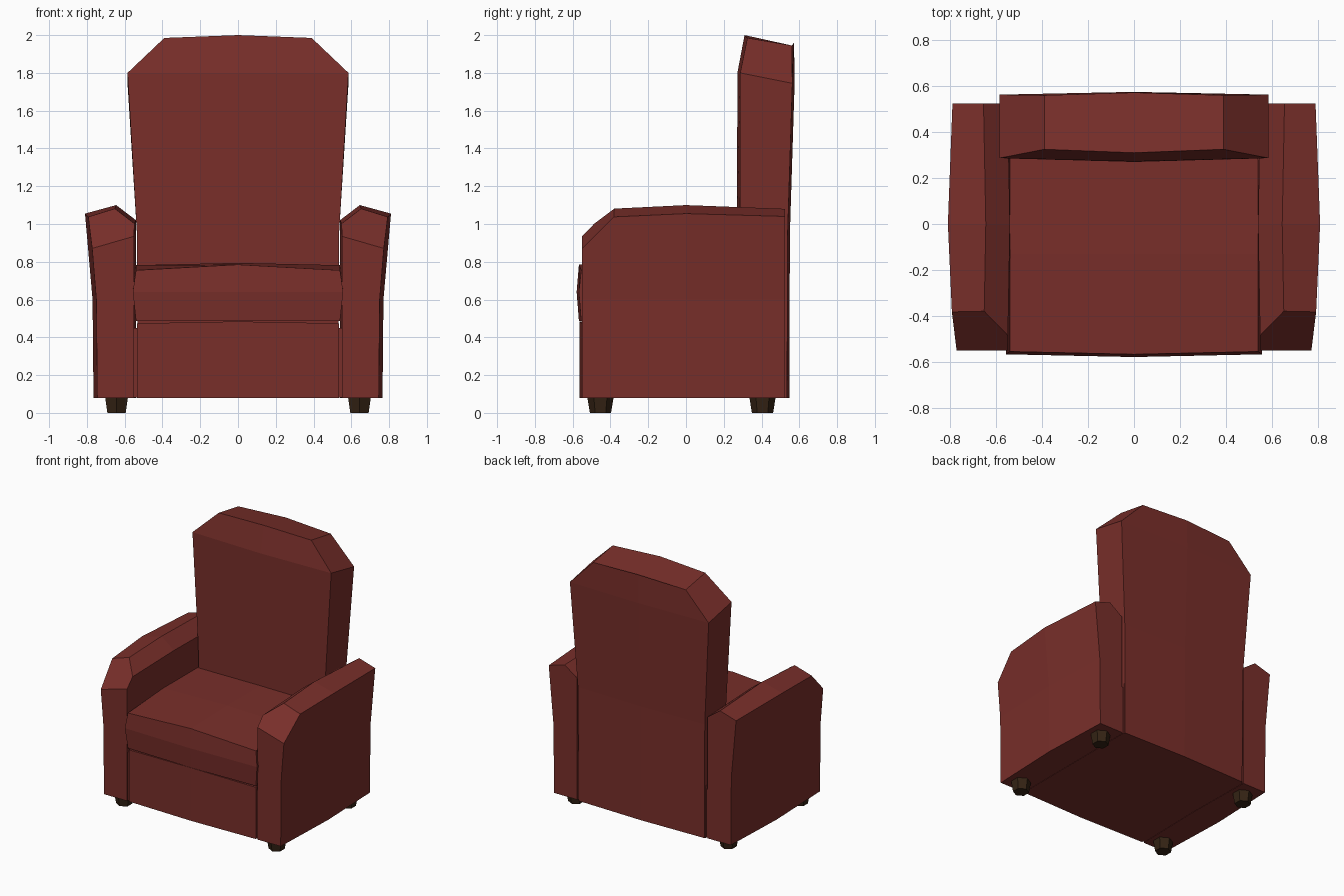
import bpy, bmesh
from mathutils import Vector

if "Cube" in bpy.data.objects:
    bpy.data.objects.remove(bpy.data.objects["Cube"])


def material(name, rgb):
    m = bpy.data.materials.new(name)
    m.diffuse_color = (*rgb, 1)
    m.use_nodes = True
    m.node_tree.nodes["Principled BSDF"].inputs["Base Color"].default_value = m.diffuse_color
    return m


LEATHER = material("red leather", (0.19, 0.028, 0.023))
WOOD = material("dark wood", (0.035, 0.017, 0.007))


def finish(name, bm, mat):
    bmesh.ops.recalc_face_normals(bm, faces=bm.faces)
    me = bpy.data.meshes.new(name)
    bm.to_mesh(me)
    bm.free()
    me.materials.append(mat)
    ob = bpy.data.objects.new(name, me)
    bpy.context.collection.objects.link(ob)
    return ob


def loft(sections):
    """Skin closed sections with equal point counts, capped at both ends."""
    bm = bmesh.new()
    rings = [[bm.verts.new(p) for p in s] for s in sections]
    n = len(rings[0])
    for a, b in zip(rings, rings[1:]):
        for i in range(n):
            j = (i + 1) % n
            bm.faces.new((a[i], a[j], b[j], b[i]))
    bm.faces.new(rings[0])
    bm.faces.new(rings[-1])
    return bm


# Arms: bulging in the middle, front top corner cut off
front_end = [(.55, .08), (.745, .08), (.75, .6), (.785, 1.03), (.655, 1.073), (.55, 1.0)]
middle = [(.54, .08), (.765, .08), (.77, .6), (.81, 1.055), (.645, 1.1), (.54, 1.02)]
rear_end = [(.55, .08), (.745, .08), (.75, .6), (.79, 1.04), (.655, 1.08), (.55, 1.005)]
for side, s in (("left", -1), ("right", 1)):
    bm = loft([[(s * x, y, z) for x, z in sec] for sec, y in
               ((front_end, -.55), (middle, 0), (rear_end, .525))])
    bmesh.ops.bisect_plane(bm, geom=bm.verts[:] + bm.edges[:] + bm.faces[:],
                           plane_co=(s * .775, -.55, .87),
                           plane_no=Vector((s * .28, -1, .97)).normalized(),
                           clear_outer=True)
    bmesh.ops.holes_fill(bm, edges=[e for e in bm.edges if e.is_boundary], sides=0)
    finish(f"{side}_arm", bm, LEATHER)


# Backrest: rows of half width, front y / z, back y / z, centre rise
def back_row(w, yf, zf, yb, zb, rise):
    return [(-w, yf, zf), (0, yf - .015, zf + rise), (w, yf, zf),
            (w, yb, zb), (0, yb + .012, zb + rise), (-w, yb, zb)]


finish("backrest", loft([
    back_row(.53, .285, .08, .535, .08, 0),
    back_row(.535, .285, .95, .538, .95, 0),
    back_row(.585, .287, 1.8, .563, 1.745, 0),
    back_row(.39, .325, 1.985, .56, 1.945, .015)]), LEATHER)


# Seat cushion: profile swept across the width, domed in the middle
def seat_section(x, bulge, dy, dz):
    return [(x, -.555 - dy, .755 + dz), (x + bulge, -.567 - dy, .64),
            (x, -.555 - dy, .487), (x, .32, .487),
            (x + bulge, .32, .64), (x, .32, .78 + dz * .4),
            (x, -.13, .782 + dz * .4)]


finish("seat_cushion", loft([
    seat_section(-.54, -.017, 0, 0),
    seat_section(0, 0, .012, .03),
    seat_section(.54, .017, 0, 0)]), LEATHER)


# Base with slightly bowed front panel
finish("base", loft([
    [(x, y, .08), (x, .53, .08), (x, .53, .474 + dz), (x, y, .474 + dz)]
    for x, y, dz in ((-.535, -.55, 0), (0, -.563, .01), (.535, -.55, 0))]), LEATHER)

# Dark filler below, joining base and arms
finish("underside", loft([
    [(x, -.54, .082), (x, .52, .082), (x, .52, .45), (x, -.54, .45)]
    for x in (-.6, .6)]), LEATHER)

# Six-sided tapered feet
for end, y in (("front", -.453), ("rear", .405)):
    for side, x in (("left", -.643), ("right", .643)):
        bm = bmesh.new()
        bmesh.ops.create_cone(bm, cap_ends=True, segments=6,
                              radius1=.056, radius2=.07, depth=.085)
        bmesh.ops.translate(bm, verts=bm.verts, vec=(x, y, .0425))
        finish(f"{end}_{side}_foot", bm, WOOD)
